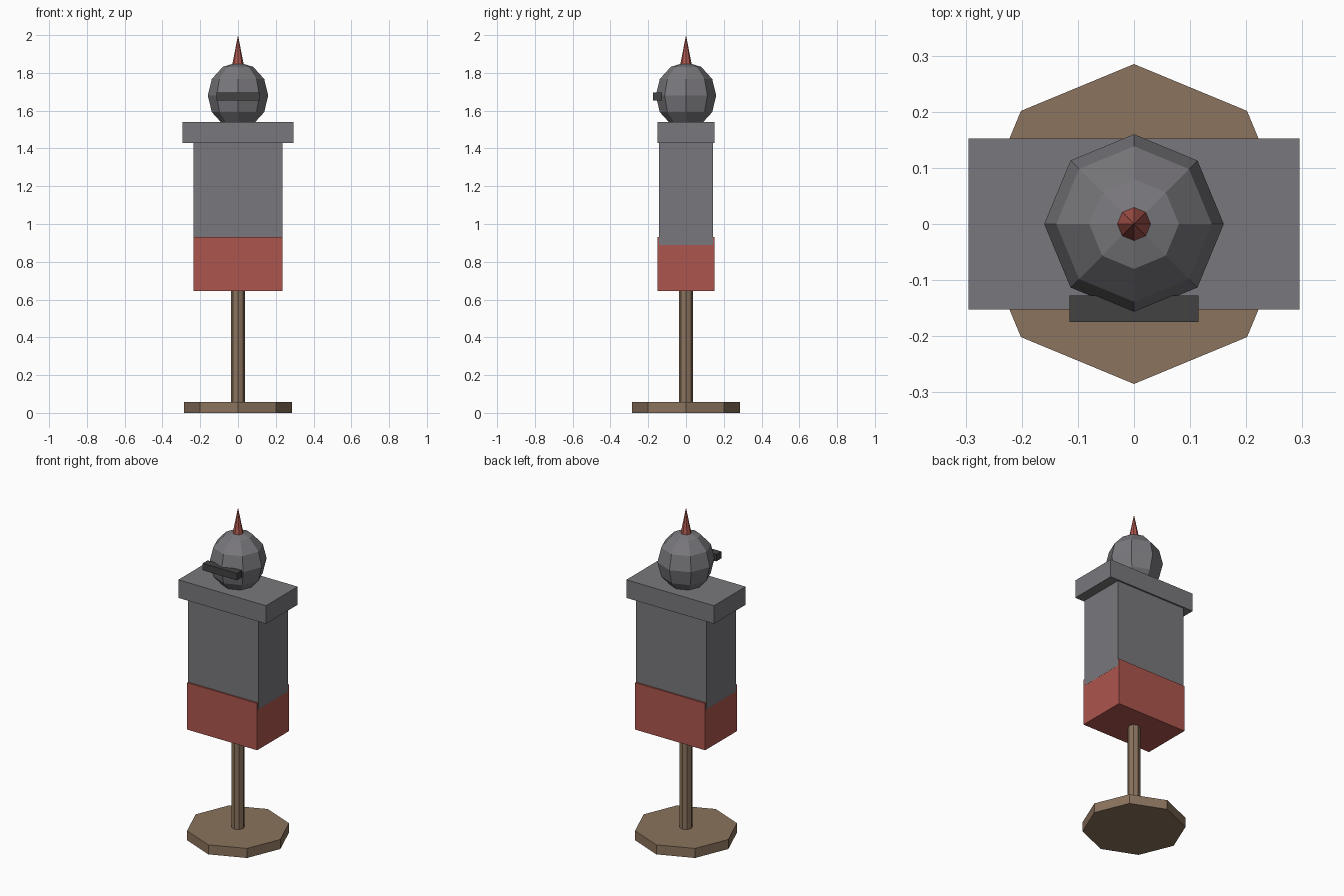
import bpy
import math

cube = bpy.data.objects.get("Cube")
if cube:
    bpy.data.objects.remove(cube, do_unlink=True)


def material(name, rgb):
    m = bpy.data.materials.new(name)
    m.use_nodes = True
    colour = (*rgb, 1.0)
    m.diffuse_color = colour
    m.node_tree.nodes["Principled BSDF"].inputs["Base Color"].default_value = colour
    return m


STEEL = material("steel grey", (0.19, 0.185, 0.2))
DARK = material("dark iron", (0.055, 0.055, 0.057))
RED = material("red cloth", (0.42, 0.093, 0.075))
WOOD = material("brown wood", (0.26, 0.172, 0.11))


def finish(name, mat):
    obj = bpy.context.object
    obj.name = name
    obj.data.materials.append(mat)
    return obj


def box(name, mat, half_x, y0, y1, z0, z1):
    bpy.ops.mesh.primitive_cube_add(size=1, location=(0, (y0 + y1) / 2, (z0 + z1) / 2))
    bpy.context.object.scale = (2 * half_x, y1 - y0, z1 - z0)
    bpy.ops.object.transform_apply(location=False, rotation=False, scale=True)
    return finish(name, mat)


def octagon(name, mat, r0, r1, z0, z1):
    bpy.ops.mesh.primitive_cone_add(vertices=8, radius1=r0, radius2=r1,
                                    depth=z1 - z0, location=(0, 0, (z0 + z1) / 2))
    return finish(name, mat)


# Stand
octagon("base", WOOD, 0.285, 0.285, 0, 0.058)
octagon("post", WOOD, 0.036, 0.036, 0.05, 0.70)

# Torso: skirt, body (a hair wider so its sides win the overlap), shoulders
box("skirt", RED, 0.2355, -0.152, 0.152, 0.645, 0.93)
box("body", STEEL, 0.236, -0.142, 0.142, 0.89, 1.44)
box("shoulders", STEEL, 0.295, -0.152, 0.152, 1.43, 1.54)

# Helmet, visor and spike
bpy.ops.mesh.primitive_uv_sphere_add(segments=8, ring_count=6, radius=0.16,
                                     location=(0, 0, 1.68))
bpy.context.object.scale.z = 1.1
bpy.ops.object.transform_apply(location=False, rotation=False, scale=True)
finish("helmet", STEEL)
box("visor", DARK, 0.115, -0.175, -0.127, 1.655, 1.697)
octagon("spike", RED, 0.03, 0, 1.845, 2.0)
